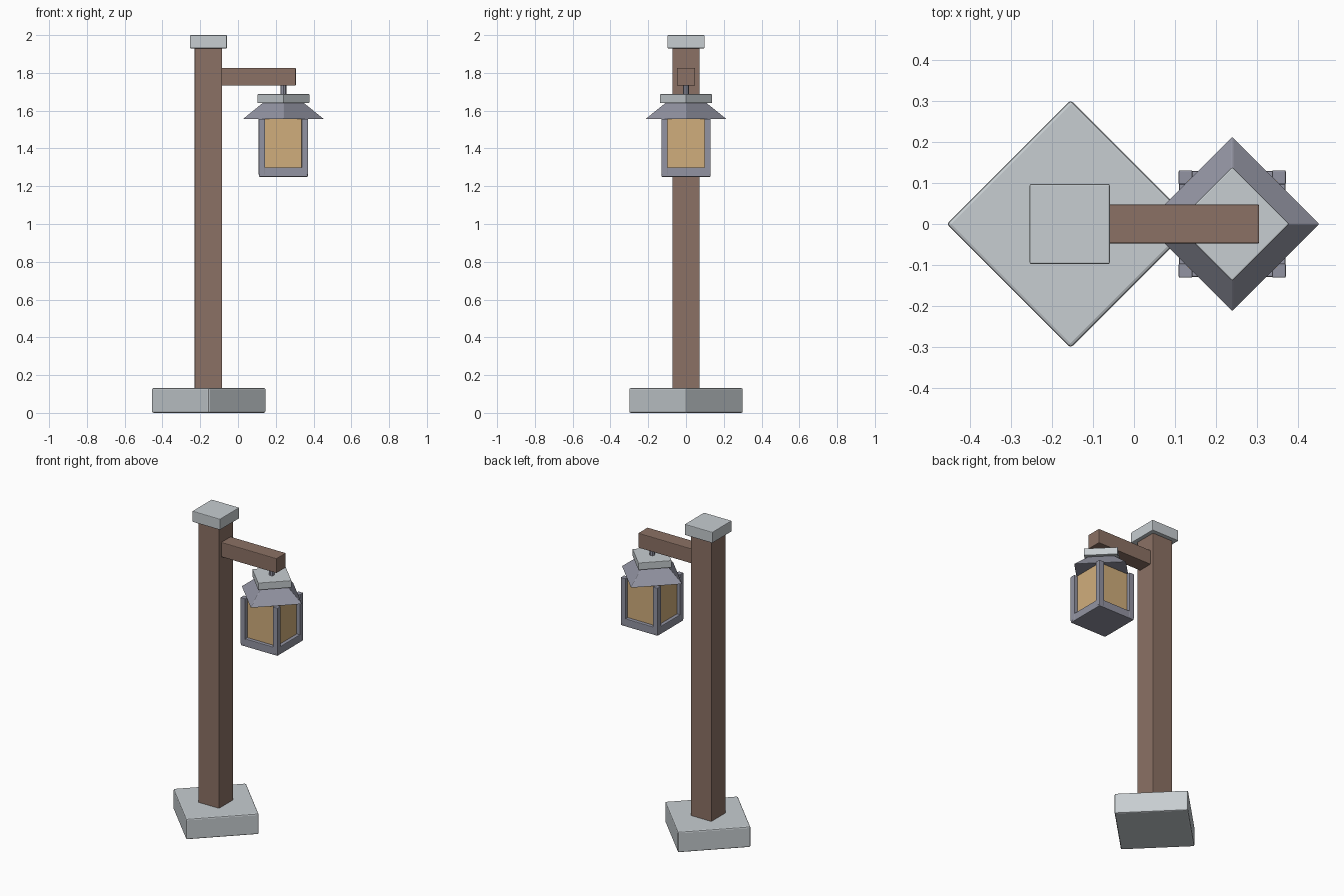
import bpy, bmesh, math

if "Cube" in bpy.data.objects:
    bpy.data.objects.remove(bpy.data.objects["Cube"])

def material(name, rgb):
    m = bpy.data.materials.new(name)
    m.diffuse_color = (*rgb, 1)
    m.use_nodes = True
    m.node_tree.nodes["Principled BSDF"].inputs["Base Color"].default_value = m.diffuse_color
    return m

WOOD = material("brown wood", (0.26, 0.165, 0.128))
STONE = material("pale grey stone", (0.57, 0.61, 0.635))
METAL = material("blue grey metal", (0.29, 0.295, 0.36))
GLASS = material("amber glass", (0.63, 0.42, 0.20))

def finish(name, bm, mat, bevel):
    bmesh.ops.recalc_face_normals(bm, faces=bm.faces)
    me = bpy.data.meshes.new(name)
    bm.to_mesh(me)
    bm.free()
    me.materials.append(mat)
    ob = bpy.data.objects.new(name, me)
    bpy.context.collection.objects.link(ob)
    if bevel:
        mod = ob.modifiers.new("soft edges", 'BEVEL')
        mod.width = bevel
        mod.segments = 2
    return ob

def frustum(name, x, y, z0, z1, ring0, ring1, mat, bevel=0.004):
    """Solid between two rings of (x, y) offsets around a centre."""
    bm = bmesh.new()
    lo = [bm.verts.new((x + a, y + b, z0)) for a, b in ring0]
    hi = [bm.verts.new((x + a, y + b, z1)) for a, b in ring1]
    n = len(lo)
    bm.faces.new(lo[::-1])
    bm.faces.new(hi)
    for i in range(n):
        j = (i + 1) % n
        bm.faces.new((lo[i], lo[j], hi[j], hi[i]))
    return finish(name, bm, mat, bevel)

def rect(hx, hy):
    return [(-hx, -hy), (hx, -hy), (hx, hy), (-hx, hy)]

def ngon(r, n=4):
    return [(r * math.cos(2 * math.pi * i / n), r * math.sin(2 * math.pi * i / n)) for i in range(n)]

def box(name, x, y, z0, z1, hx, hy, mat, bevel=0.004):
    return frustum(name, x, y, z0, z1, rect(hx, hy), rect(hx, hy), mat, bevel)

def diamond(name, x, z0, z1, r0, r1, mat, bevel=0.004):
    return frustum(name, x, 0, z0, z1, ngon(r0), ngon(r1), mat, bevel)

PX, LX = -0.157, 0.24    # post and lantern centres

# Post on its turned stone foot, with cap and arm
diamond("stone_base", PX + 0.002, 0.0, 0.132, 0.303, 0.303, STONE, 0.008)
box("post", PX, 0, 0.10, 1.935, 0.073, 0.072, WOOD)
box("post_cap", PX, 0, 1.93, 2.0, 0.098, 0.098, STONE)
box("arm", 0.0975, 0, 1.732, 1.826, 0.2085, 0.048, WOOD)

# Hanger, lantern cap and roof
frustum("hanger", LX, 0, 1.67, 1.74, ngon(0.016, 8), ngon(0.016, 8), METAL, 0)
diamond("lantern_cap", LX, 1.641, 1.687, 0.139, 0.139, STONE, 0.003)
diamond("lantern_roof", LX, 1.556, 1.645, 0.215, 0.105, METAL, 0.003)

# Lantern body
box("lantern_floor", LX, 0, 1.25, 1.30, 0.13, 0.13, METAL)
box("lantern_glass", LX, 0, 1.29, 1.557, 0.108, 0.108, GLASS, 0)
for sx, nx in ((-1, "left"), (1, "right")):
    for sy, ny in ((-1, "front"), (1, "back")):
        box(f"lantern_bar_{ny}_{nx}", LX + sx * 0.114, sy * 0.114,
            1.26, 1.557, 0.017, 0.017, METAL, 0.003)
